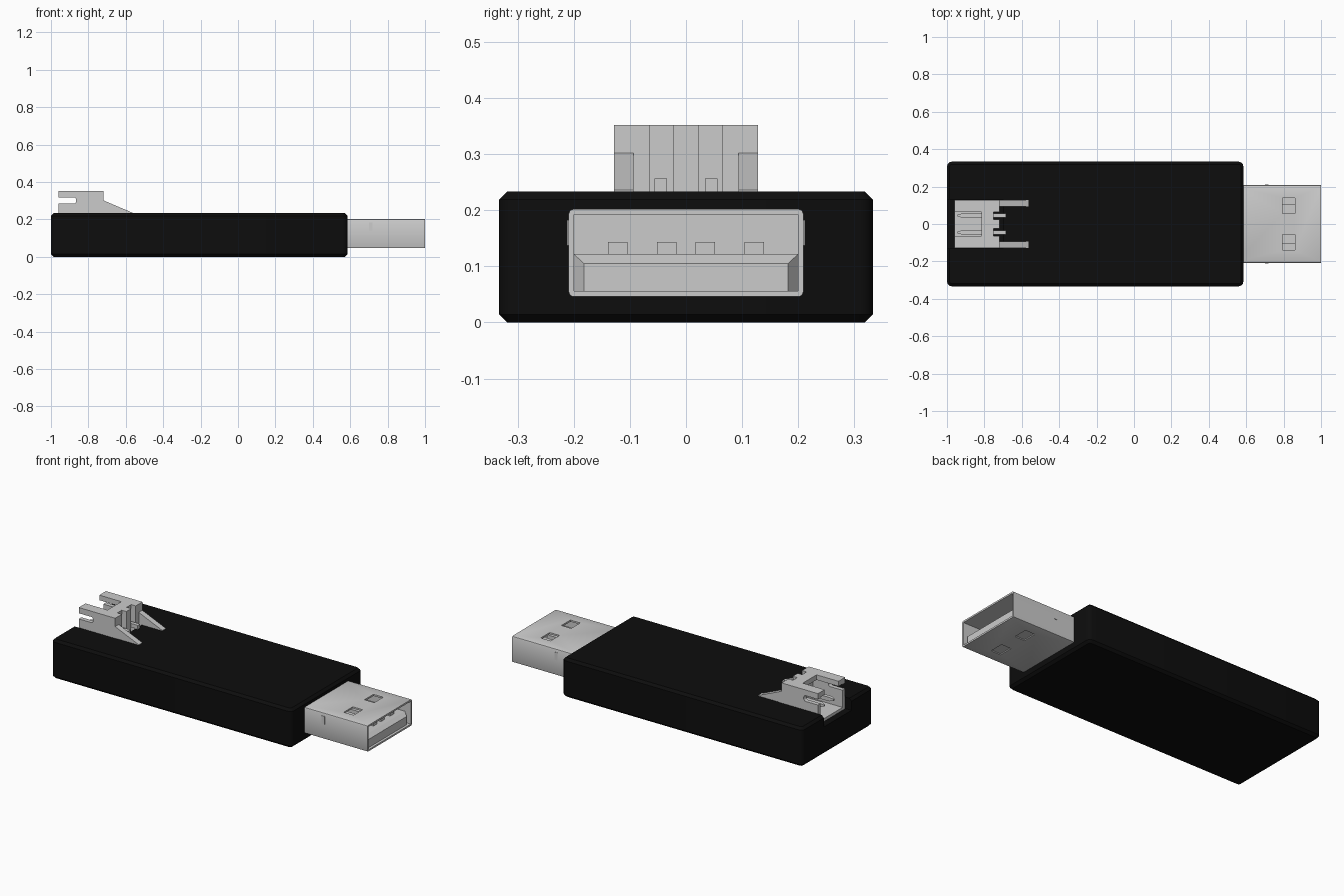
import bpy
import bmesh
from math import radians

old = bpy.data.objects.get("Cube")
if old:
    bpy.data.objects.remove(old, do_unlink=True)


def material(name, value):
    mat = bpy.data.materials.new(name)
    mat.use_nodes = True
    colour = (value, value, value, 1)
    mat.diffuse_color = colour
    mat.node_tree.nodes["Principled BSDF"].inputs["Base Color"].default_value = colour
    return mat


BLACK = material("black plastic", 0.004)
GREY = material("light grey", 0.6)


def finish(name, bm, mat):
    bmesh.ops.recalc_face_normals(bm, faces=bm.faces)
    mesh = bpy.data.meshes.new(name)
    bm.to_mesh(mesh)
    bm.free()
    mesh.materials.append(mat)
    obj = bpy.data.objects.new(name, mesh)
    bpy.context.collection.objects.link(obj)
    return obj


def box(name, x, y, z, mat=GREY):
    """Box from (low, high) ranges."""
    bm = bmesh.new()
    bmesh.ops.create_cube(bm, size=1)
    for v in bm.verts:
        v.co = [sum(r) / 2 + c * (r[1] - r[0]) for r, c in zip((x, y, z), v.co)]
    return finish(name, bm, mat)


def prism(name, points, y, mat=GREY):
    """Side profile in x, z extruded between two y values."""
    bm = bmesh.new()
    face = bm.faces.new([bm.verts.new((px, y[0], pz)) for px, pz in points])
    new = bmesh.ops.extrude_face_region(bm, geom=[face])["geom"]
    verts = [g for g in new if isinstance(g, bmesh.types.BMVert)]
    bmesh.ops.translate(bm, vec=(0, y[1] - y[0], 0), verts=verts)
    return finish(name, bm, mat)


def cut(obj, *cutters):
    for cutter in cutters:
        mod = obj.modifiers.new("cut", 'BOOLEAN')
        mod.operation, mod.solver, mod.object = 'DIFFERENCE', 'EXACT', cutter
        bpy.context.view_layer.objects.active = obj
        bpy.ops.object.modifier_apply(modifier=mod.name)
        bpy.data.objects.remove(cutter, do_unlink=True)


def bevel(obj, width, segments, rule):
    bm = bmesh.new()
    bm.from_mesh(obj.data)
    edges = [e for e in bm.edges if rule(e.verts[0].co, e.verts[1].co)]
    bmesh.ops.bevel(bm, geom=edges, offset=width, segments=segments,
                    profile=0.5, affect='EDGES')
    bm.to_mesh(obj.data)
    bm.free()


def smooth(obj):
    bpy.ops.object.select_all(action='DESELECT')
    obj.select_set(True)
    bpy.context.view_layer.objects.active = obj
    bpy.ops.object.shade_smooth_by_angle(angle=radians(32))


def mirrored(low, high):
    return ((low, high), (-high, -low))


# Case with rounded corners, chamfered rims and a socket pocket
case = box("case", (-1, 0.585), (-0.333, 0.333), (0, 0.233), BLACK)
bevel(case, 0.025, 3, lambda a, b: abs(a.z - b.z) > 0.1)
bevel(case, 0.014, 1, lambda a, b: abs(a.z - b.z) < 0.001)
cut(case, box("pocket", (-1.1, -0.7), (-0.13, 0.13), (0.165, 0.3), BLACK))
smooth(case)

# Hollow metal plug shell with latch windows above and below
shell = box("plug_shell", (0.55, 1), (-0.209, 0.209), (0.046, 0.202))
bevel(shell, 0.008, 2, lambda a, b: abs(a.x - b.x) > 0.1)
cut(shell, box("inside", (0.6, 1.1), (-0.2, 0.2), (0.056, 0.192)))
for y in mirrored(0.055, 0.14):
    cut(shell, box("window", (0.795, 0.86), y, (0, 0.3)))
smooth(shell)

# Side dimples on the shell
for i, y in enumerate(mirrored(0.205, 0.212)):
    box("shell_dimple_" + "ab"[i], (0.7, 0.72), y, (0.137, 0.183))

# Plug tongue with a tapered nose
tongue = box("plug_tongue", (0.59, 0.985), (-0.2, 0.2), (0.052, 0.122))
for v in tongue.data.vertices:
    if v.co.x > 0.9:
        v.co.y *= 0.91
        v.co.z = min(v.co.z, 0.105)
tongue_root = box("plug_tongue_root", (0.59, 0.96), (-0.2, 0.2), (0.052, 0.122))
for v in tongue.data.vertices:
    if v.co.x < 0.9:
        v.co.x = 0.96

# Contacts on the tongue
for inner, outer in ((0.017, 0.052), (0.104, 0.139)):
    for side, y in zip("ab", mirrored(inner, outer)):
        box("plug_contact_" + side, (0.59, 0.93), y, (0.12, 0.143))

# Socket housing, open to the rear, with roof slot, side notches and pin grooves
housing = box("socket_housing", (-0.96, -0.72), (-0.128, 0.128), (0.165, 0.352))
cut(housing,
    box("mouth", (-1.1, -0.765), (-0.103, 0.103), (0.182, 0.322)),
    box("roof_slot", (-1.1, -0.815), (-0.065, 0.065), (0.25, 0.4)))
notch = box("notch", (-1.1, -0.865), (-0.2, 0.2), (0.284, 0.318))
bevel(notch, 0.014, 3, lambda a, b: a.x > -1 and b.x > -1 and abs(a.y - b.y) > 0.1)
cut(housing, notch)
for y in mirrored(0.023, 0.065):
    cut(housing, box("groove", (-0.75, -0.6), y, (0.1, 0.4)))

# Sloping brackets beside the socket
brace = [(-0.73, 0.22), (-0.565, 0.22), (-0.565, 0.236), (-0.72, 0.302), (-0.73, 0.302)]
for side, y in zip("ab", mirrored(0.094, 0.128)):
    prism("socket_brace_" + side, brace, y)

# Pins with tapered tips
for side, y in zip("ab", mirrored(0.034, 0.056)):
    pin = box("socket_pin_" + side, (-0.92, -0.685), y, (0.234, 0.257))
    box("socket_pin_foot_" + side, (-0.707, -0.685), y, (0.225, 0.257))
    tip = box("socket_pin_tip_" + side, (-0.945, -0.92), y, (0.234, 0.257))
    for v in tip.data.vertices:
        if v.co.x < -0.93:
            v.co.y = sum(y) / 2 + (v.co.y - sum(y) / 2) * 0.4
            v.co.z = 0.2455 + (v.co.z - 0.2455) * 0.4
